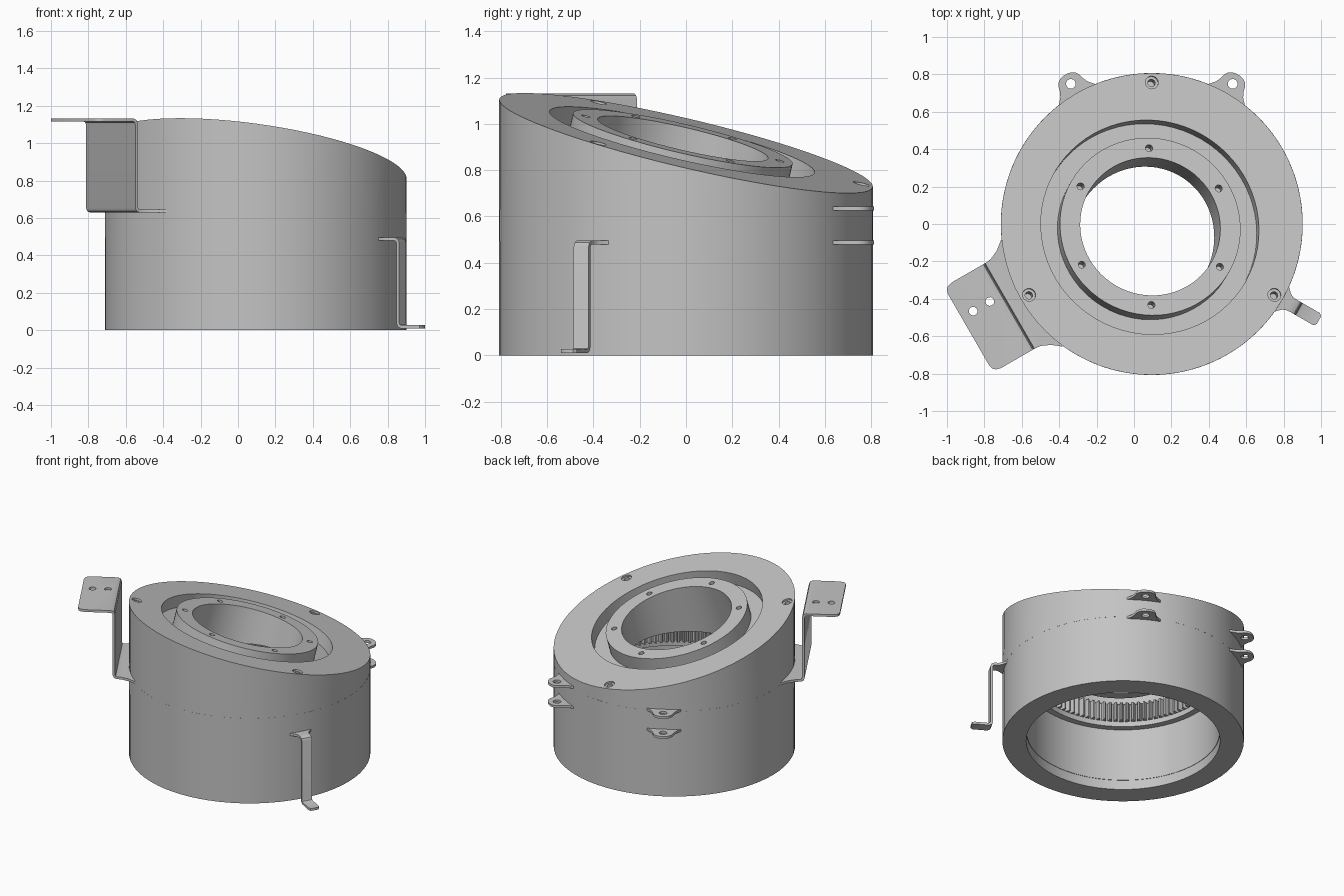
import bpy, bmesh
from math import cos, sin, pi, radians, tan
from mathutils import Vector, Matrix

if "Cube" in bpy.data.objects:
    bpy.data.objects.remove(bpy.data.objects["Cube"])

N = 72
CX = 0.095                      # body axis
R = 0.807                       # body radius
TILT, DOWNHILL = radians(15), radians(60)
NORMAL = Vector((sin(TILT) * cos(DOWNHILL), sin(TILT) * sin(DOWNHILL), cos(TILT)))

grey = bpy.data.materials.new("plain grey")
grey.use_nodes = True
grey.diffuse_color = (0.55, 0.55, 0.55, 1)
grey.node_tree.nodes["Principled BSDF"].inputs["Base Color"].default_value = (0.55, 0.55, 0.55, 1)


def plane_z(x, y, drop=0.0):
    """Height of the sloping top, lowered by drop."""
    return 0.917 - drop - tan(TILT) * ((x - CX) * cos(DOWNHILL) + y * sin(DOWNHILL))


PIVOT = Vector((0.085, -0.017, plane_z(0.085, -0.017)))
FRAME = Matrix.Translation(PIVOT) @ Vector((0, 0, 1)).rotation_difference(NORMAL).to_matrix().to_4x4()


def circle(r, z, n=N):
    return [Vector((r * cos(2 * pi * i / n), r * sin(2 * pi * i / n), z)) for i in range(n)]


def level(r, z):
    return [v + Vector((CX, 0, 0)) for v in circle(r, z)]


def tilted(r, h):
    return [FRAME @ v for v in circle(r, h)]


def tilted_to_level(r, z):
    """Tilted cylinder cut off by a horizontal plane."""
    return [p + NORMAL * ((z - p.z) / NORMAL.z) for p in tilted(r, 0)]


def on_slope(r, drop=0.0, lowest=0.0):
    return [Vector((v.x, v.y, max(lowest, plane_z(v.x, v.y, drop)))) for v in level(r, 0)]


def add_loft(bm, loops, closed=True):
    """Join rings of points; closed joins last to first, otherwise both ends are capped."""
    rings = [[bm.verts.new(p) for p in loop] for loop in loops]
    pairs = list(zip(rings, rings[1:]))
    if closed:
        pairs.append((rings[-1], rings[0]))
    else:
        bm.faces.new(rings[0])
        bm.faces.new(rings[-1])
    n = len(rings[0])
    for a, b in pairs:
        for i in range(n):
            j = (i + 1) % n
            bm.faces.new((a[i], a[j], b[j], b[i]))


def make_object(name, bm):
    bmesh.ops.recalc_face_normals(bm, faces=bm.faces[:])
    mesh = bpy.data.meshes.new(name)
    bm.to_mesh(mesh)
    bm.free()
    mesh.materials.append(grey)
    ob = bpy.data.objects.new(name, mesh)
    bpy.context.collection.objects.link(ob)
    return ob


def loft(name, loops):
    bm = bmesh.new()
    add_loft(bm, loops)
    return make_object(name, bm)


def drill(ob, holes):
    """Cut stepped round holes; each hole is (matrix, [(radius, height), ...])."""
    bm = bmesh.new()
    for matrix, steps in holes:
        add_loft(bm, [[matrix @ p for p in circle(r, h, 20)] for r, h in steps], closed=False)
    cutter = make_object("hole_cutter", bm)
    cutter.hide_render = True
    mod = ob.modifiers.new("holes", 'BOOLEAN')
    mod.operation, mod.solver, mod.object = 'DIFFERENCE', 'EXACT', cutter
    bake(ob)
    bpy.data.objects.remove(cutter)


def bake(ob):
    deps = bpy.context.evaluated_depsgraph_get()
    mesh = bpy.data.meshes.new_from_object(ob.evaluated_get(deps))
    ob.modifiers.clear()
    ob.data = mesh


def sheet(name, azimuth, path, holes=()):
    """Bent sheet metal running outward; path holds (distance, height, half width)."""
    place = Matrix.Translation((CX, 0, 0)) @ Matrix.Rotation(radians(azimuth), 4, 'Z')
    bm = bmesh.new()
    rows = [[bm.verts.new(place @ Vector((u, s * w, z))) for s in (-1, 1)] for u, z, w in path]
    for a, b in zip(rows, rows[1:]):
        bm.faces.new((a[0], b[0], b[1], a[1]))
    ob = make_object(name, bm)
    solid = ob.modifiers.new("thickness", 'SOLIDIFY')
    solid.thickness, solid.offset = 0.017, 0
    bake(ob)
    if holes:
        drill(ob, [(place @ Matrix.Translation((u, v, z)), [(r, -0.05), (r, 0.05)])
                   for u, v, z, r in holes])


# Lower housing and the two thin clamp plates
loft("lower_housing", [level(R, 0), level(R, 0.48), level(0.6, 0.48), level(0.6, 0.457),
                       level(0.645, 0.457), level(0.645, 0.07), level(0.648, 0.07), level(0.648, 0)])
for name, z in (("lower_plate", 0.48), ("upper_plate", 0.627)):
    loft(name, [level(R, z), level(R, z + 0.014), level(0.6, z + 0.014), level(0.6, z)])

# Internal gear ring
TEETH = 96
tooth = (0.605, 0.605, 0.57, 0.57)
n = TEETH * len(tooth)


def gear_loop(z, outer):
    pts = []
    for i in range(n):
        r = R if outer else tooth[i % 4]
        a = 2 * pi * i / n
        pts.append(Vector((CX + r * cos(a), r * sin(a), z)))
    return pts


loft("gear_ring", [gear_loop(0.494, True), gear_loop(0.627, True),
                   gear_loop(0.627, False), gear_loop(0.494, False)])

# Sloping upper housing with groove, raised ring and a tilted tube down to the gear
upper = loft("upper_housing", [
    level(R, 0.641), on_slope(R),
    tilted(0.588, 0), tilted(0.588, -0.09),
    tilted(0.487, -0.09), tilted(0.487, 0.015),
    tilted(0.378, 0.015), tilted_to_level(0.378, 0.645),
    tilted_to_level(0.44, 0.645), tilted(0.44, -0.12),
    on_slope(0.6, 0.12 / cos(TILT), 0.655), level(0.6, 0.641)])

# Screw holes: three stepped ones on the rim, six small ones on the raised ring
turn = FRAME.to_3x3().to_4x4()
holes = []
for a in (90, 210, 330):
    x, y = CX + 0.757 * cos(radians(a)), 0.757 * sin(radians(a))
    holes.append((Matrix.Translation((x, y, plane_z(x, y))) @ turn,
                  [(0.02, -0.06), (0.02, -0.012), (0.035, -0.012), (0.035, 0.05)]))
for k in range(6):
    a = radians(90 + 60 * k)
    spot = Matrix.Translation((0.43 * cos(a), 0.43 * sin(a), 0.015))
    holes.append((FRAME @ spot, [(0.019, -0.07), (0.019, 0.05)]))
drill(upper, holes)

# Rounded ears on both plates
ear = [(0.76, 0.14), (0.8, 0.112), (0.83, 0.085), (0.86, 0.071), (0.885, 0.065),
       (0.905, 0.052), (0.917, 0.034), (0.922, 0.015)]
for level_name, z in (("lower", 0.487), ("upper", 0.634)):
    for side, azimuth in (("left", 60), ("right", 120)):
        sheet(f"{level_name}_ear_{side}", azimuth, [(u, z, w) for u, w in ear],
              [(0.865, 0, z, 0.026)])

# Wide bracket rising from the upper plate
sheet("raised_bracket", 210, [
    (0.74, 0.637, 0.33), (0.79, 0.637, 0.29), (0.84, 0.637, 0.268), (0.868, 0.637, 0.264),
    (0.882, 0.642, 0.264), (0.888, 0.657, 0.264), (0.888, 1.102, 0.264),
    (0.894, 1.117, 0.264), (0.908, 1.123, 0.264), (1.085, 1.123, 0.264),
    (1.112, 1.123, 0.256), (1.125, 1.123, 0.243), (1.131, 1.123, 0.222)],
    [(0.957, -0.074, 1.123, 0.023), (1.06, -0.074, 1.123, 0.023)])

# Narrow foot bracket dropping from the lower plate
sheet("foot_bracket", 330, [
    (0.77, 0.487, 0.12), (0.8, 0.487, 0.08), (0.83, 0.487, 0.05), (0.85, 0.487, 0.039),
    (0.878, 0.487, 0.037), (0.892, 0.481, 0.037), (0.898, 0.467, 0.037),
    (0.898, 0.038, 0.037), (0.904, 0.024, 0.037), (0.918, 0.018, 0.037),
    (1.015, 0.018, 0.037), (1.027, 0.018, 0.03), (1.031, 0.018, 0.02)])

# Smooth curved walls, keep edges crisp
parts = [o for o in bpy.context.scene.objects if o.type == 'MESH' and grey.name in o.data.materials]
bpy.ops.object.select_all(action='DESELECT')
for ob in parts:
    ob.select_set(True)
bpy.context.view_layer.objects.active = parts[0]
bpy.ops.object.shade_smooth_by_angle(angle=radians(30))
